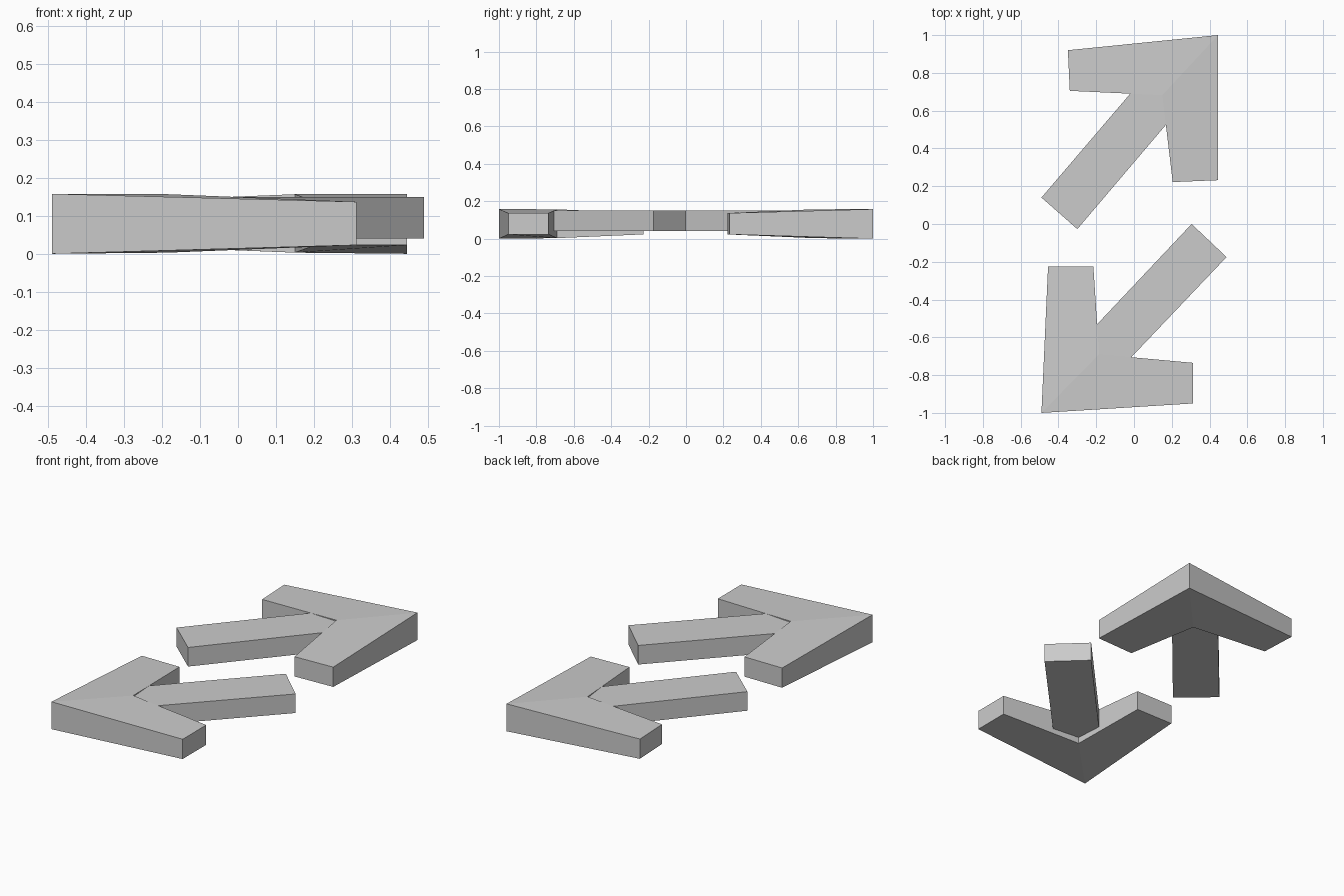
import bpy

if "Cube" in bpy.data.objects:
    bpy.data.objects.remove(bpy.data.objects["Cube"])


def prism(name, outline, lows, highs, caps):
    """Solid from an outline, with its own bottom and top height per corner."""
    n = len(outline)
    verts = [(x, y, z) for (x, y), z in zip(outline, lows)]
    verts += [(x, y, z) for (x, y), z in zip(outline, highs)]
    faces = [(i, (i + 1) % n, n + (i + 1) % n, n + i) for i in range(n)]
    for cap in caps:
        faces.append(tuple(reversed(cap)))
        faces.append(tuple(n + i for i in cap))
    mesh = bpy.data.meshes.new(name)
    mesh.from_pydata(verts, [], faces)
    mesh.update()
    obj = bpy.data.objects.new(name, mesh)
    bpy.context.collection.objects.link(obj)
    return obj


def arrow(name, head, shaft):
    # Head: corner, arm end (2), notch, arm end (2); arms thin toward their ends
    lows = [0.0, 0.023, 0.023, 0.003, 0.023, 0.023]
    highs = [0.158, 0.137, 0.137, 0.157, 0.137, 0.137]
    prism(name + "_head", head, lows, highs, [(0, 1, 2, 3), (0, 3, 4, 5)])
    # Shaft: plain bar running into the notch
    prism(name + "_shaft", shaft, [0.04] * 4, [0.15] * 4, [(0, 1, 2, 3)])


# Back arrow, pointing to the back right
arrow("back_arrow",
      [(0.445, 1.0), (-0.35, 0.92), (-0.34, 0.705), (0.15, 0.682),
       (0.205, 0.222), (0.445, 0.232)],
      [(-0.49, 0.14), (-0.30, -0.027), (0.25, 0.62), (0.063, 0.787)])

# Front arrow, pointing to the front left
arrow("front_arrow",
      [(-0.49, -1.0), (0.312, -0.95), (0.312, -0.735), (-0.185, -0.69),
       (-0.215, -0.226), (-0.455, -0.226)],
      [(0.49, -0.175), (0.305, 0.0), (-0.27, -0.61), (-0.09, -0.785)])
